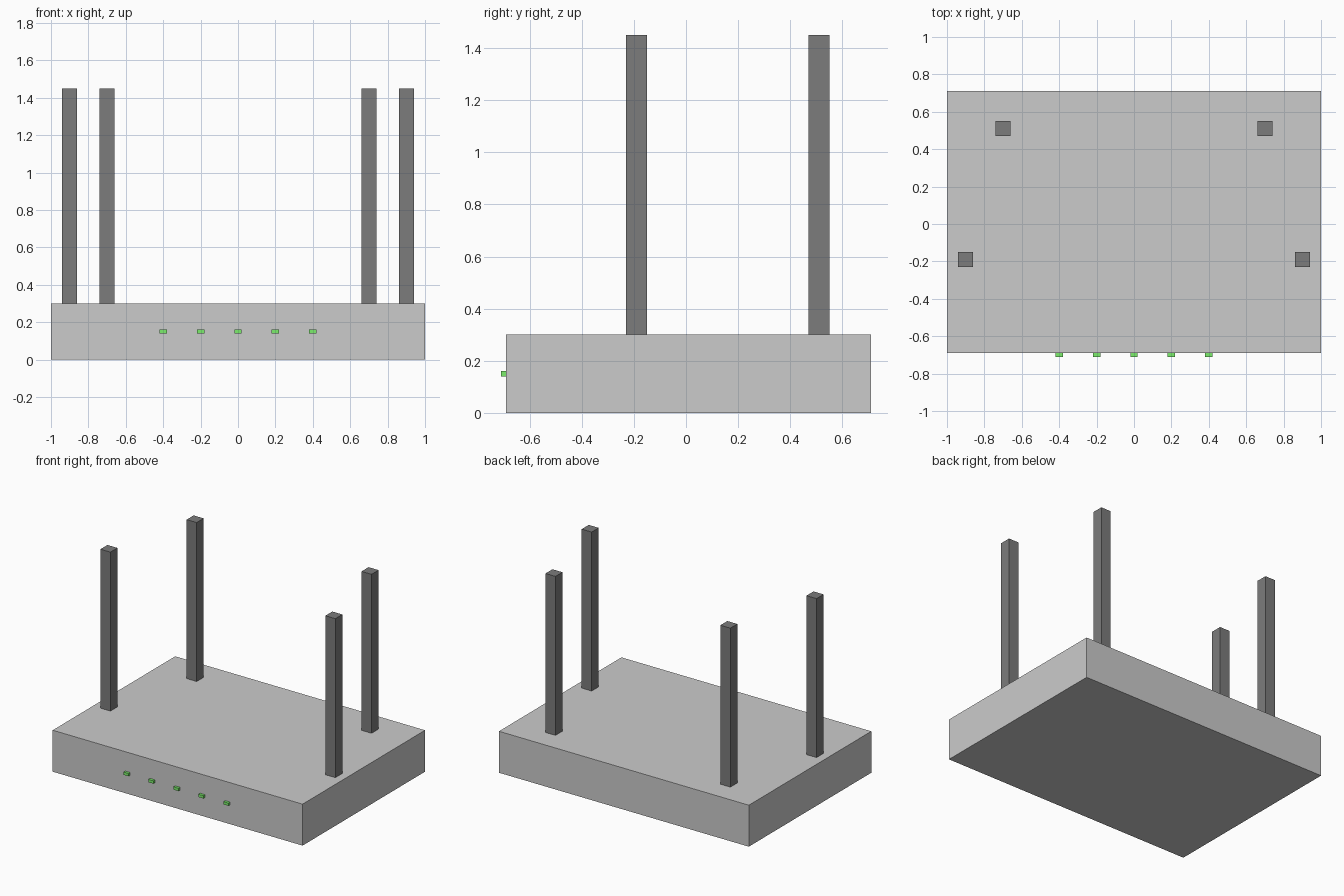
import bpy

if "Cube" in bpy.data.objects:
    bpy.data.objects.remove(bpy.data.objects["Cube"])


def material(name, rgb):
    mat = bpy.data.materials.new(name)
    mat.diffuse_color = (*rgb, 1)
    mat.use_nodes = True
    mat.node_tree.nodes["Principled BSDF"].inputs["Base Color"].default_value = mat.diffuse_color
    return mat


def box(name, lo, hi, mat=None):
    """Box spanning the corners lo and hi."""
    centre = [(a + b) / 2 for a, b in zip(lo, hi)]
    bpy.ops.mesh.primitive_cube_add(size=1, location=centre)
    ob = bpy.context.object
    ob.name = name
    ob.scale = [b - a for a, b in zip(lo, hi)]
    bpy.ops.object.transform_apply(location=False, rotation=False, scale=True)
    if mat:
        ob.data.materials.append(mat)
    return ob


black = material("antenna_black", (0.2, 0.2, 0.2))
green = material("light_green", (0.2, 0.85, 0.15))

# Main housing
box("router_body", (-1, -0.69, 0), (1, 0.71, 0.3))

# Four antennas, mirrored left and right
for row, x, y in (("front", 0.9, -0.19), ("back", 0.7, 0.51)):
    for side, s in (("left", -1), ("right", 1)):
        cx = s * x
        box(f"{row}_{side}_antenna", (cx - 0.04, y - 0.04, 0.3),
            (cx + 0.04, y + 0.04, 1.45), black)

# Row of status lights on the front face
for i in range(5):
    cx = -0.4 + 0.2 * i
    box(f"status_light_{i + 1}", (cx - 0.02, -0.71, 0.14),
        (cx + 0.02, -0.67, 0.16), green)
